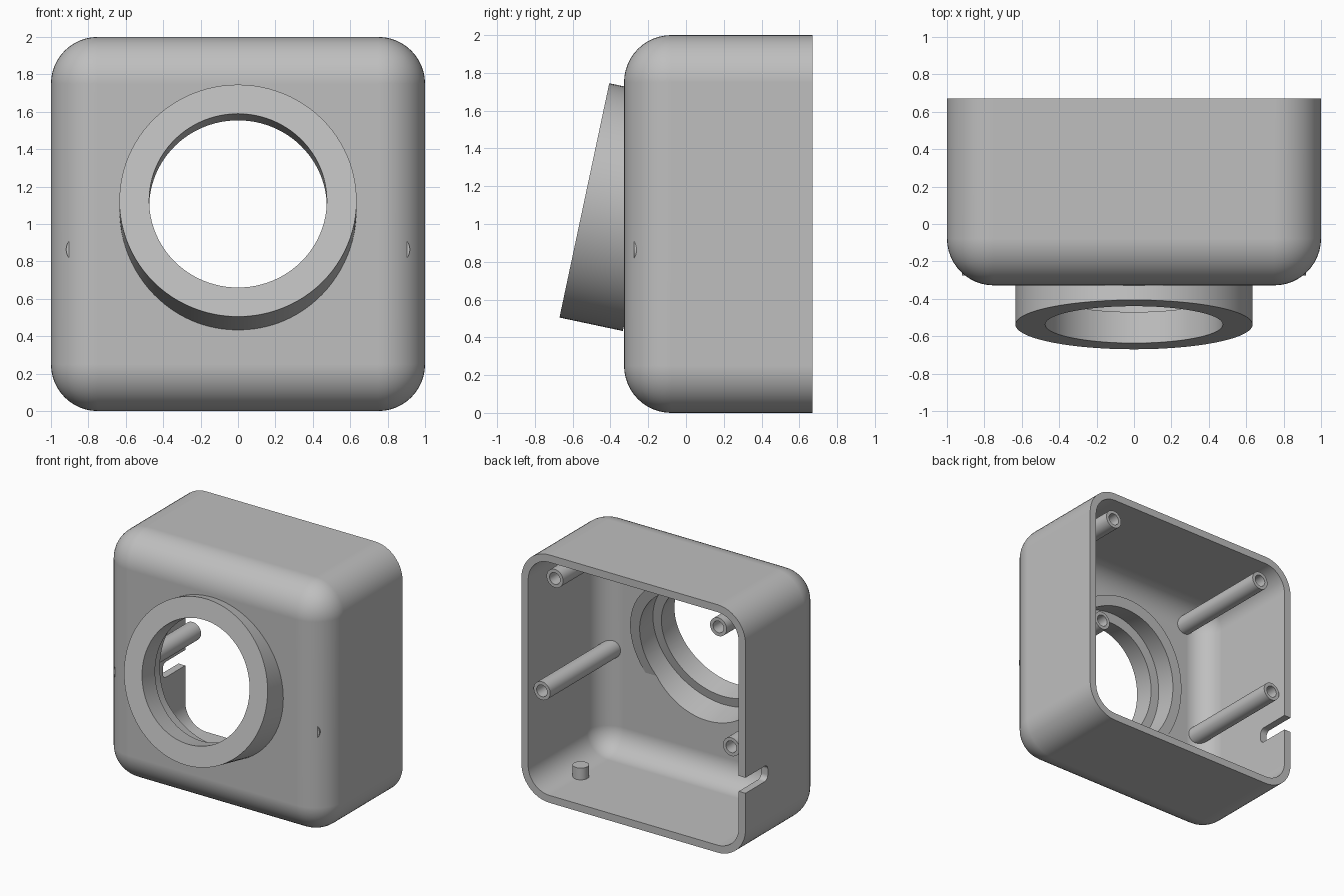
import bpy, bmesh, math
from mathutils import Vector

if "Cube" in bpy.data.objects:
    bpy.data.objects.remove(bpy.data.objects["Cube"], do_unlink=True)

FRONT, BACK, WALL, RADIUS = -0.328, 0.67, 0.06, 0.25
TILT = math.radians(-12)
COLLAR_CENTRE = Vector((0, -0.538, 1.125))
BORE, COUNTERBORE, RIM = 0.475, 0.55, 0.634

grey = bpy.data.materials.new("matte grey")
grey.use_nodes = True
colour = (0.52, 0.52, 0.52, 1)
grey.diffuse_color = colour
grey.node_tree.nodes["Principled BSDF"].inputs["Base Color"].default_value = colour


def finish(name, bm):
    """Turn a bmesh into a grey object."""
    bmesh.ops.recalc_face_normals(bm, faces=bm.faces)
    mesh = bpy.data.meshes.new(name)
    bm.to_mesh(mesh)
    bm.free()
    mesh.materials.append(grey)
    obj = bpy.data.objects.new(name, mesh)
    bpy.context.collection.objects.link(obj)
    return obj


def rounded_box(name, low, high, radius, picks, segments=12):
    """Box between two corners, rounding the edges that picks accepts."""
    low, high = Vector(low), Vector(high)
    bm = bmesh.new()
    bmesh.ops.create_cube(bm, size=1)
    for v in bm.verts:
        v.co = (low + high) / 2 + v.co * (high - low)
    edges = [e for e in bm.edges if picks(*[v.co for v in e.verts])]
    bmesh.ops.bevel(bm, geom=edges, offset=radius, segments=segments,
                    profile=0.5, affect='EDGES')
    return finish(name, bm)


def lathe(name, profile, steps):
    """Spin (radius, distance) points about the y axis."""
    bm = bmesh.new()
    verts = [bm.verts.new((r, y, 0)) for r, y in profile]
    edges = [bm.edges.new(pair) for pair in zip(verts, verts[1:])]
    bmesh.ops.spin(bm, geom=verts + edges, cent=(0, 0, 0), axis=(0, 1, 0),
                   angle=math.tau, steps=steps)
    bmesh.ops.remove_doubles(bm, verts=bm.verts, dist=0.0001)
    return finish(name, bm)


def activate(obj):
    bpy.ops.object.select_all(action='DESELECT')
    obj.select_set(True)
    bpy.context.view_layer.objects.active = obj


def cut(target, cutter):
    """Subtract the cutter and discard it."""
    activate(target)
    mod = target.modifiers.new("cut", 'BOOLEAN')
    mod.operation, mod.solver, mod.object = 'DIFFERENCE', 'EXACT', cutter
    bpy.ops.object.modifier_apply(modifier=mod.name)
    bpy.data.objects.remove(cutter, do_unlink=True)


def smooth(obj):
    activate(obj)
    bpy.ops.object.shade_smooth_by_angle(angle=math.radians(30))
    mod = obj.modifiers.new("even shading", 'WEIGHTED_NORMAL')
    mod.keep_sharp = True


def not_back(a, b):
    return min(a.y, b.y) < 0


# Housing shell, open at the back
housing = rounded_box("housing", (-1, FRONT, 0), (1, BACK, 2), RADIUS, not_back)
inner = 1 - WALL
cut(housing, rounded_box("cavity", (-inner, FRONT + WALL, WALL),
                         (inner, BACK + 0.2, 2 - WALL), RADIUS - WALL, not_back))

# Tilted round opening through the front wall
opening = lathe("opening", [(0, 0.1), (COUNTERBORE, 0.1), (COUNTERBORE, 0.6), (0, 0.6)], 96)
opening.location, opening.rotation_euler.x = COLLAR_CENTRE, TILT
cut(housing, opening)

# Cable slot in the right-hand rim
cut(housing, rounded_box("slot", (-1.1, 0.385, 0.545), (-0.85, 0.8, 0.67), 0.04,
                         lambda a, b: abs(a.x - b.x) > 0.1, 5))
smooth(housing)

# Collar with a stepped bore
collar = lathe("collar", [(BORE, 0), (RIM, 0), (RIM, 0.343), (COUNTERBORE, 0.343),
                          (COUNTERBORE, 0.17), (BORE, 0.17), (BORE, 0)], 96)
collar.location, collar.rotation_euler.x = COLLAR_CENTRE, TILT
smooth(collar)

# Four screw posts with blind holes
for level, x, z in (("upper", 0.73, 1.8), ("lower", 0.845, 0.863)):
    for side, sign in (("left", 1), ("right", -1)):
        post = lathe(f"{level}_{side}_post",
                     [(0, -0.275), (0.074, -0.275), (0.074, 0.63),
                      (0.047, 0.63), (0.047, 0.3), (0, 0.3)], 32)
        post.location = (sign * x, 0, z)
        smooth(post)

# Small locating peg on the floor
peg = lathe("floor_peg", [(0, 0), (0.06, 0), (0.06, 0.12), (0, 0.12)], 32)
peg.location, peg.rotation_euler.x = (0.75, 0.27, 0.035), math.pi / 2
smooth(peg)
